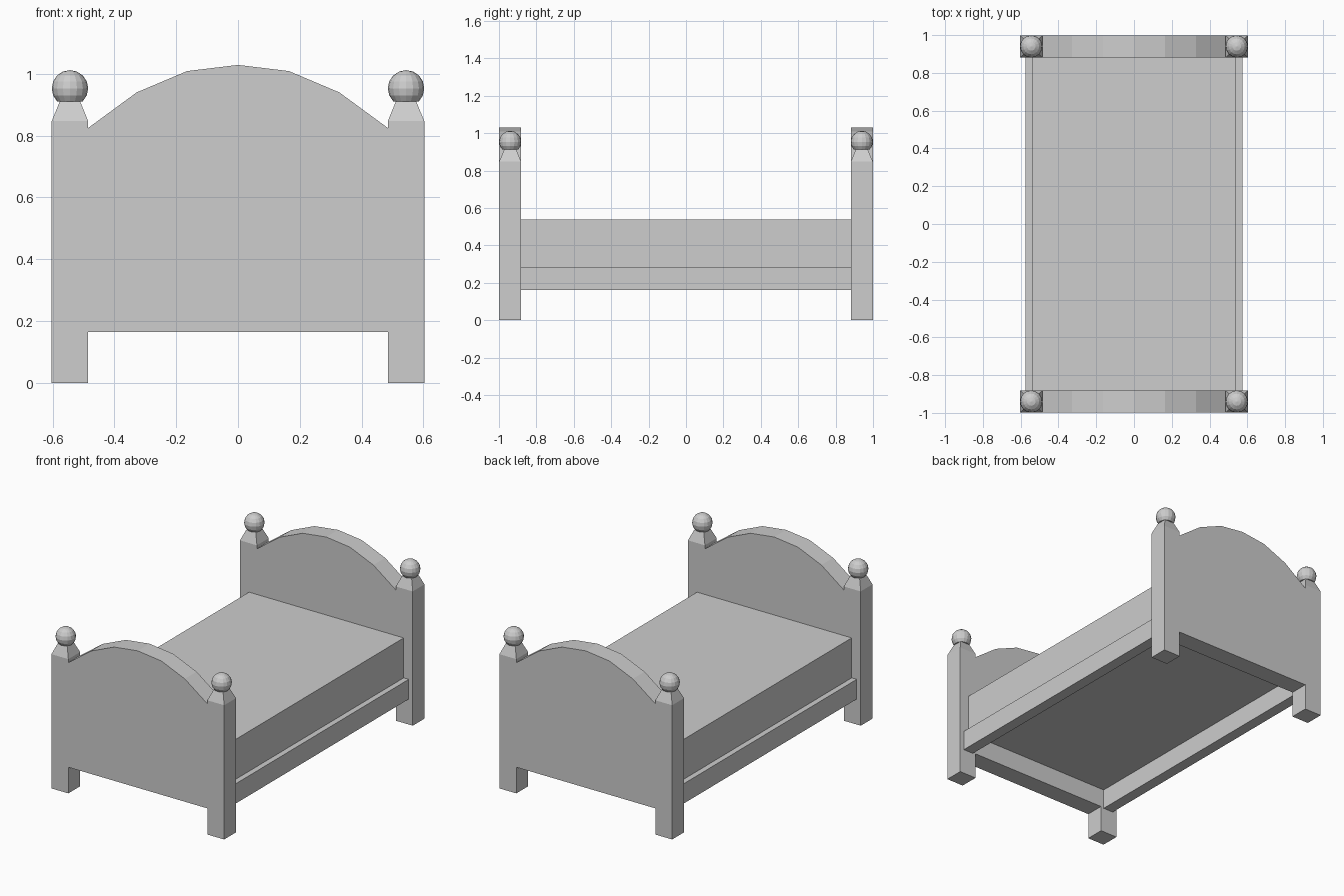
import bpy
import bmesh
from mathutils import Matrix, Vector

cube = bpy.data.objects.get("Cube")
if cube:
    bpy.data.objects.remove(cube, do_unlink=True)

grey = bpy.data.materials.new("plain grey")
grey.use_nodes = True
colour = (0.61, 0.61, 0.61, 1)
grey.diffuse_color = colour
grey.node_tree.nodes["Principled BSDF"].inputs["Base Color"].default_value = colour

# Shared dimensions
POST_X, POST_Y, POST_HALF = 0.544, 0.94, 0.059
POST_TOP, NECK_TOP = 0.847, 0.911
BALL_Z, BALL_R = 0.953, 0.059
INNER_X = POST_X - POST_HALF
INNER_Y = POST_Y - POST_HALF
RAIL_BOTTOM, RAIL_TOP = 0.16, 0.285


def finish(bm, name):
    bmesh.ops.recalc_face_normals(bm, faces=bm.faces)
    mesh = bpy.data.meshes.new(name)
    bm.to_mesh(mesh)
    bm.free()
    mesh.materials.append(grey)
    obj = bpy.data.objects.new(name, mesh)
    bpy.context.collection.objects.link(obj)
    return obj


def box(name, low, high):
    low, high = Vector(low), Vector(high)
    bm = bmesh.new()
    matrix = Matrix.Translation((low + high) / 2) @ Matrix.Diagonal((*(high - low), 1))
    bmesh.ops.create_cube(bm, size=1, matrix=matrix)
    return finish(bm, name)


# Square post with a tapered neck and a flat-bottomed ball
def post(name, x, y):
    bm = bmesh.new()
    loops = []
    for half, z in ((POST_HALF, 0), (POST_HALF, POST_TOP), (0.033, NECK_TOP)):
        loops.append([bm.verts.new((x + sx * half, y + sy * half, z))
                      for sx, sy in ((-1, -1), (1, -1), (1, 1), (-1, 1))])
    for a, b in zip(loops, loops[1:]):
        for i in range(4):
            j = (i + 1) % 4
            bm.faces.new((a[i], a[j], b[j], b[i]))
    bm.faces.new(loops[0][::-1])
    bm.faces.new(loops[-1])

    ball = bmesh.ops.create_uvsphere(bm, u_segments=16, v_segments=8, radius=BALL_R,
                                     matrix=Matrix.Translation((x, y, BALL_Z)))["verts"]
    hidden = [v for v in ball if v.co.z < NECK_TOP - 0.005]
    bmesh.ops.delete(bm, geom=hidden, context='VERTS')
    bmesh.ops.holes_fill(bm, edges=[e for e in bm.edges if e.is_boundary], sides=0)
    return finish(bm, name)


# Arched end board, extruded through its thickness
def end_board(name, y):
    half_arch = [(INNER_X, 0.825), (0.328, 0.94), (0.165, 1.009)]
    outline = [(-INNER_X, 0.165), (INNER_X, 0.165)] + half_arch + [(0, 1.029)]
    outline += [(-x, z) for x, z in reversed(half_arch)]
    bm = bmesh.new()
    face = bm.faces.new([bm.verts.new((x, y - POST_HALF, z)) for x, z in outline])
    new = bmesh.ops.extrude_face_region(bm, geom=[face])["geom"]
    moved = [g for g in new if isinstance(g, bmesh.types.BMVert)]
    bmesh.ops.translate(bm, verts=moved, vec=(0, 2 * POST_HALF, 0))
    return finish(bm, name)


for end, y in (("front", -POST_Y), ("back", POST_Y)):
    for side, x in (("right", -POST_X), ("left", POST_X)):
        post(f"{end}_{side}_post", x, y)
end_board("footboard", -POST_Y)
end_board("headboard", POST_Y)

# Side rails carrying the mattress
for side, low_x, high_x in (("right", -0.575, -0.505), ("left", 0.505, 0.575)):
    box(f"{side}_rail", (low_x, -INNER_Y, RAIL_BOTTOM), (high_x, INNER_Y, RAIL_TOP))
box("mattress", (-0.54, -INNER_Y, RAIL_TOP), (0.54, INNER_Y, 0.537))
